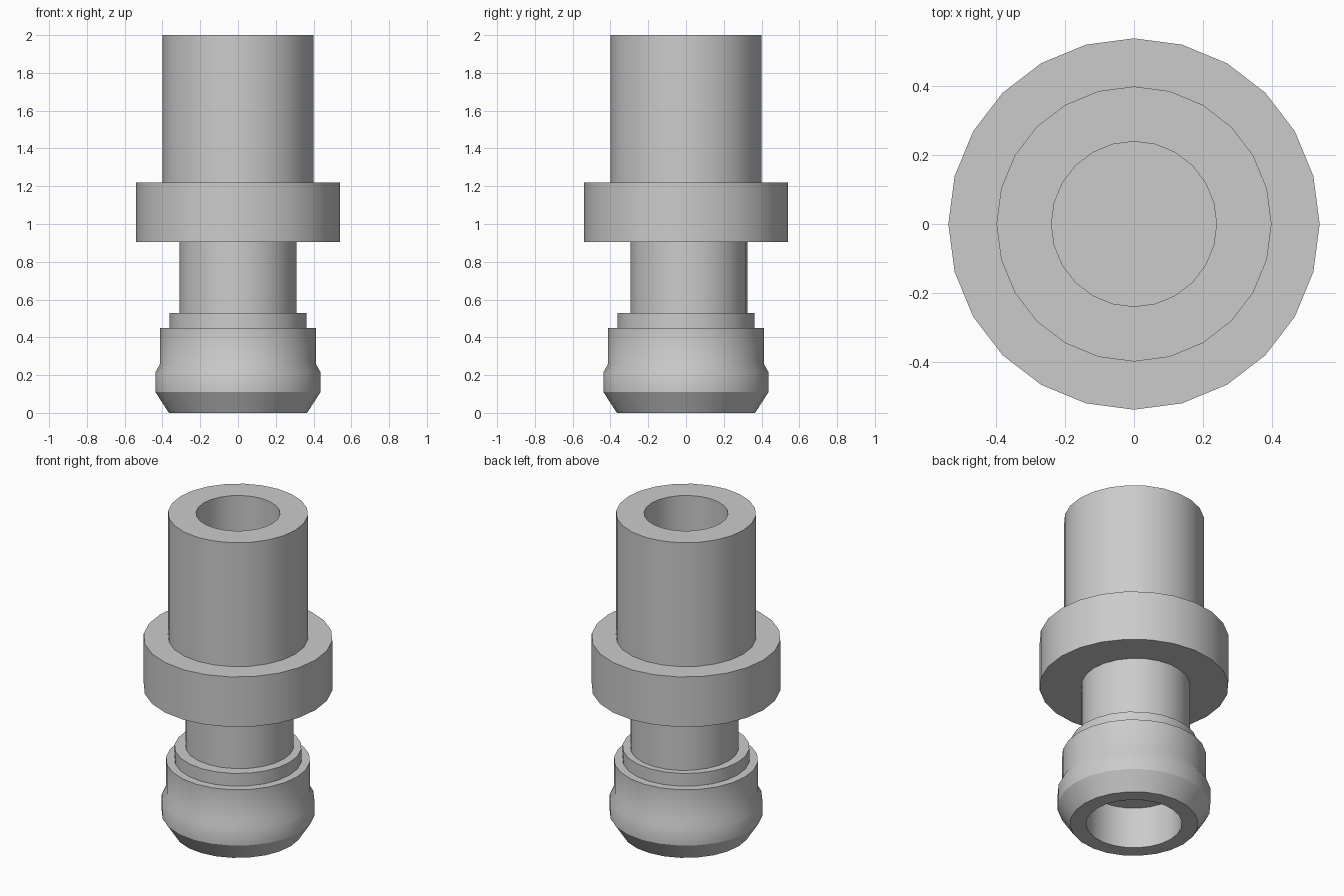
import bpy
import bmesh
import math

cube = bpy.data.objects.get("Cube")
if cube:
    bpy.data.objects.remove(cube, do_unlink=True)

SIDES = 24

grey = bpy.data.materials.new("plain grey")
grey.use_nodes = True
colour = (0.6, 0.6, 0.6, 1)
grey.diffuse_color = colour
grey.node_tree.nodes["Principled BSDF"].inputs["Base Color"].default_value = colour


def lathe(name, profile, y=0.0):
    """Turn a (radius, height) profile around the z axis."""
    bm = bmesh.new()
    verts = [bm.verts.new((r, 0, z)) for r, z in profile]
    edges = [bm.edges.new(pair) for pair in zip(verts, verts[1:])]
    bmesh.ops.spin(bm, geom=verts + edges, cent=(0, 0, 0), axis=(0, 0, 1),
                   angle=math.tau, steps=SIDES, use_duplicate=False)
    bmesh.ops.remove_doubles(bm, verts=bm.verts, dist=0.0005)
    bmesh.ops.recalc_face_normals(bm, faces=bm.faces)
    mesh = bpy.data.meshes.new(name)
    bm.to_mesh(mesh)
    bm.free()
    mesh.materials.append(grey)
    obj = bpy.data.objects.new(name, mesh)
    obj.location.y = y
    bpy.context.collection.objects.link(obj)
    bpy.ops.object.select_all(action='DESELECT')
    obj.select_set(True)
    bpy.context.view_layer.objects.active = obj
    bpy.ops.object.shade_smooth_by_angle(angle=math.radians(30))
    return obj


# Upper sleeve with blind bore, and the wide collar
lathe("sleeve_and_collar", [
    (0, 1.22), (0.24, 1.22), (0.24, 2), (0.4, 2), (0.4, 1.22),
    (0.54, 1.22), (0.54, 0.905), (0, 0.905)])

# Narrow neck, set very slightly back
lathe("neck", [(0.31, 0.905), (0.31, 0.53)], y=0.015)

# Stepped lower head with bevelled rim and blind socket underneath
lathe("lower_head", [
    (0, 0.53), (0.363, 0.53), (0.363, 0.45), (0.412, 0.45), (0.412, 0.26),
    (0.437, 0.215), (0.437, 0.11), (0.366, 0), (0.274, 0),
    (0.274, 0.26), (0, 0.26)])
